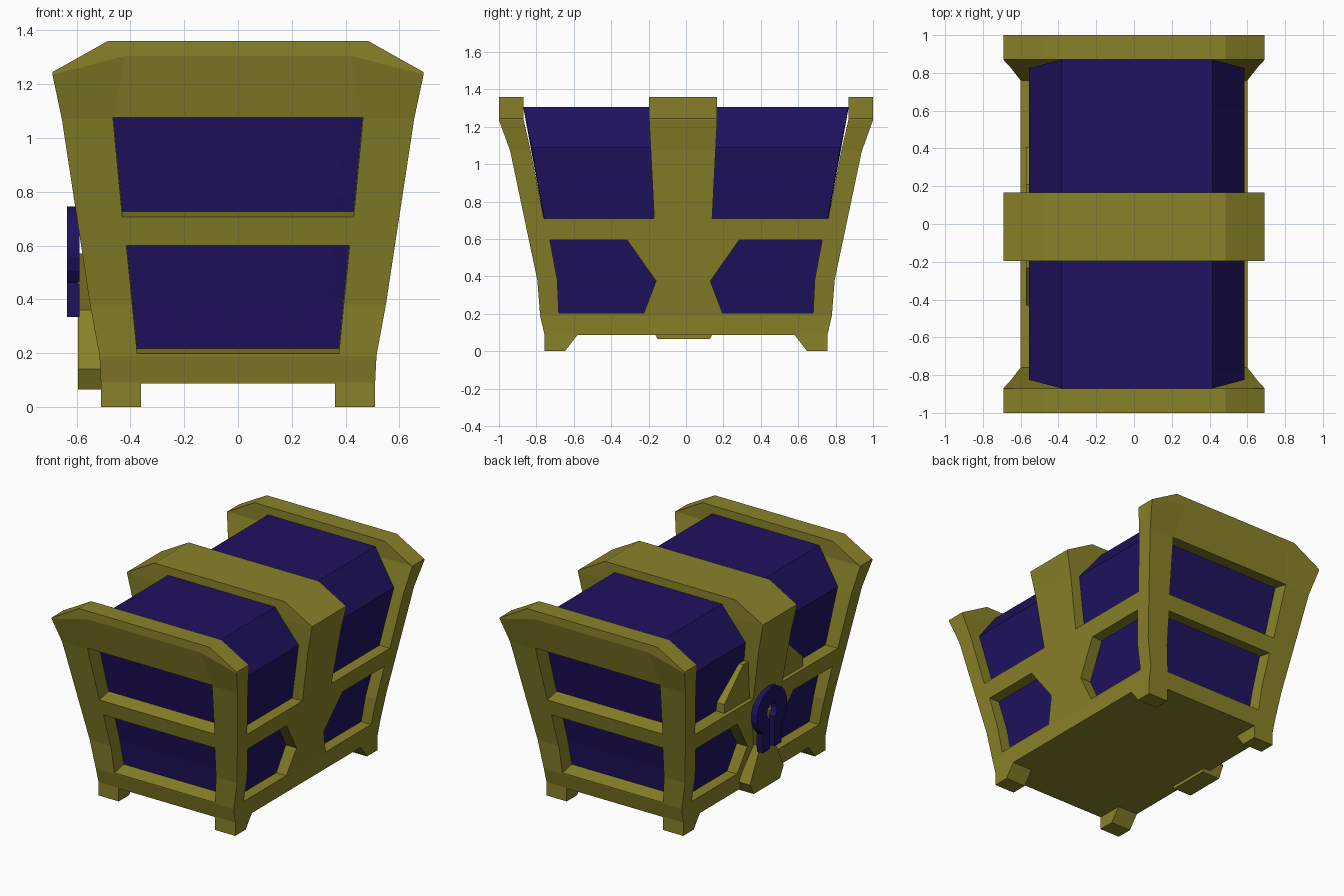
import bpy, bmesh, math

if "Cube" in bpy.data.objects:
    bpy.data.objects.remove(bpy.data.objects["Cube"])


def material(name, color):
    m = bpy.data.materials.new(name)
    m.diffuse_color = (*color, 1)
    m.use_nodes = True
    m.node_tree.nodes["Principled BSDF"].inputs["Base Color"].default_value = m.diffuse_color
    return m


GOLD = material("gold", (0.25, 0.225, 0.022))
PURPLE = material("purple", (0.014, 0.006, 0.115))


def finish(name, bm, mat):
    bmesh.ops.recalc_face_normals(bm, faces=bm.faces)
    me = bpy.data.meshes.new(name)
    bm.to_mesh(me)
    bm.free()
    ob = bpy.data.objects.new(name, me)
    bpy.context.collection.objects.link(ob)
    if mat:
        me.materials.append(mat)
    return ob


def loft(name, rings, mat):
    """Rings are (half x, half y, z, crown half x, crown z); the last is closed as a roof."""
    bm = bmesh.new()
    loops = []
    for hx, hy, z, c, cz in rings:
        front = [(-hx, z), (-c, cz), (c, cz), (hx, z)]
        pts = [(x, -hy, h) for x, h in front] + [(x, hy, h) for x, h in reversed(front)]
        loops.append([bm.verts.new(p) for p in pts])
    for a, b in zip(loops, loops[1:]):
        for i in range(8):
            j = (i + 1) % 8
            bm.faces.new((a[i], a[j], b[j], b[i]))
    bm.faces.new(loops[0])
    t = loops[-1]
    for q in ((0, 1, 6, 7), (1, 2, 5, 6), (2, 3, 4, 5)):
        bm.faces.new([t[i] for i in q])
    return finish(name, bm, mat)


def prism(name, pts, axis, a, b, mat=None, rise=0):
    """Extrude a (horizontal, z) profile along x or y from a to b, lifting the far end."""
    bm = bmesh.new()
    ends = []
    for d, lift in ((a, 0), (b, rise)):
        ends.append([bm.verts.new((d, u, z + lift) if axis == 'x' else (u, d, z + lift))
                     for u, z in pts])
    n = len(pts)
    for e in ends:
        bm.faces.new(e)
    for i in range(n):
        j = (i + 1) % n
        bm.faces.new((ends[0][i], ends[0][j], ends[1][j], ends[1][i]))
    return finish(name, bm, mat)


# Gold frame: flared solid with a chamfered crown
frame = loft("gold_frame", [
    (0.51, 0.757, 0.0, 0.36, 0.0),
    (0.51, 0.757, 0.09, 0.36, 0.09),
    (0.515, 0.78, 0.19, 0.375, 0.19),
    (0.55, 0.795, 0.38, 0.39, 0.38),
    (0.655, 0.94, 1.07, 0.465, 1.07),
    (0.69, 1.0, 1.235, 0.42, 1.305),
    (0.69, 1.0, 1.245, 0.485, 1.36)], GOLD)

# Openings on the long sides, mirrored about the slightly offset centre band
cutters = []
upper = [(-0.87, 1.5), (-0.87, 1.245), (-0.83, 1.07), (-0.76, 0.71),
         (-0.155, 0.71), (-0.182, 1.24), (-0.182, 1.5)]
lower = [(-0.728, 0.595), (-0.30, 0.595), (-0.145, 0.375), (-0.21, 0.205),
         (-0.68, 0.205), (-0.688, 0.38)]
for s in (1, -1):
    for prof in (upper, lower):
        # only the edges next to the band carry the offset
        pts = [(s * u - (0.015 if abs(u) < 0.5 else 0.0), z) for u, z in prof]
        cutters.append(prism("cut_side", pts, 'x', -1.2, 1.2))

    # Openings on the ends, cut square to the leaning face
    for face, w_top, z_top, w_bot, z_bot in ((0.87, 0.465, 1.07, 0.43, 0.705),
                                             (0.77, 0.415, 0.595, 0.375, 0.20)):
        k, out, inn = 0.2, 1.1, 0.5
        drop = k * (out - face)
        pts = [(-w_top, z_top - drop + 0.02), (w_top, z_top - drop + 0.02),
               (w_bot, z_bot - drop), (-w_bot, z_bot - drop)]
        cutters.append(prism("cut_end", pts, 'y', -s * out, -s * inn, rise=k * (out - inn)))

# Gaps between the four feet
cutters.append(prism("cut_foot_x", [(-0.655, -0.01), (0.655, -0.01), (0.58, 0.087), (-0.58, 0.087)],
                     'x', -1.2, 1.2))
cutters.append(prism("cut_foot_y", [(-0.36, -0.1), (0.36, -0.1), (0.36, 0.087), (-0.36, 0.087)],
                     'y', -1.2, 1.2))

for c in cutters:
    c.hide_render = True
    m = frame.modifiers.new("cut", 'BOOLEAN')
    m.operation, m.solver, m.object = 'DIFFERENCE', 'EXACT', c
deps = bpy.context.evaluated_depsgraph_get()
cut_mesh = bpy.data.meshes.new_from_object(frame.evaluated_get(deps))
frame.modifiers.clear()
frame.data = cut_mesh
for c in cutters:
    bpy.data.objects.remove(c)

# Purple chest body recessed inside the frame
body = loft("chest_body", [
    (0.43, 0.67, 0.12, 0.30, 0.12),
    (0.47, 0.70, 0.38, 0.33, 0.38),
    (0.57, 0.825, 1.09, 0.40, 1.305)], PURPLE)
for v in body.data.vertices:
    if v.co.z > 1.2:
        v.co.y = math.copysign(0.87, v.co.y)
    if v.co.z > 1.0:
        v.co.x += 0.015

# Lock backing plate with a flared foot
half = [(0.14, 0.065), (0.18, 0.14), (0.07, 0.36), (0.14, 0.57)]
prism("lock_plate", [(y - 0.012, z) for y, z in half]
      + [(-y - 0.012, z) for y, z in reversed(half)], 'x', -0.595, -0.46, GOLD)

# Braces either side of the band above the lock
for s in (1, -1):
    prism("lock_brace", [(s * y - 0.012, z) for y, z in
                         ((0.14, 0.69), (0.42, 0.69), (0.42, 0.77), (0.22, 0.96), (0.14, 0.96))],
          'x', -0.572, -0.46, GOLD)

# Lock: round plate with an open keyhole and two prongs
R, r, zc = 0.16, 0.055, 0.585


def arc(rad, a0, a1, n):
    return [(rad * math.sin(math.radians(a0 + (a1 - a0) * i / n)) - 0.012,
             zc + rad * math.cos(math.radians(a0 + (a1 - a0) * i / n))) for i in range(n + 1)]


lock = ([(-0.112, 0.335)] + arc(R, -140, 140, 14) + [(0.088, 0.335), (0.013, 0.335)]
        + arc(r, 153, -153, 10) + [(-0.037, 0.335)])
prism("lock", lock, 'x', -0.635, -0.59, PURPLE)
